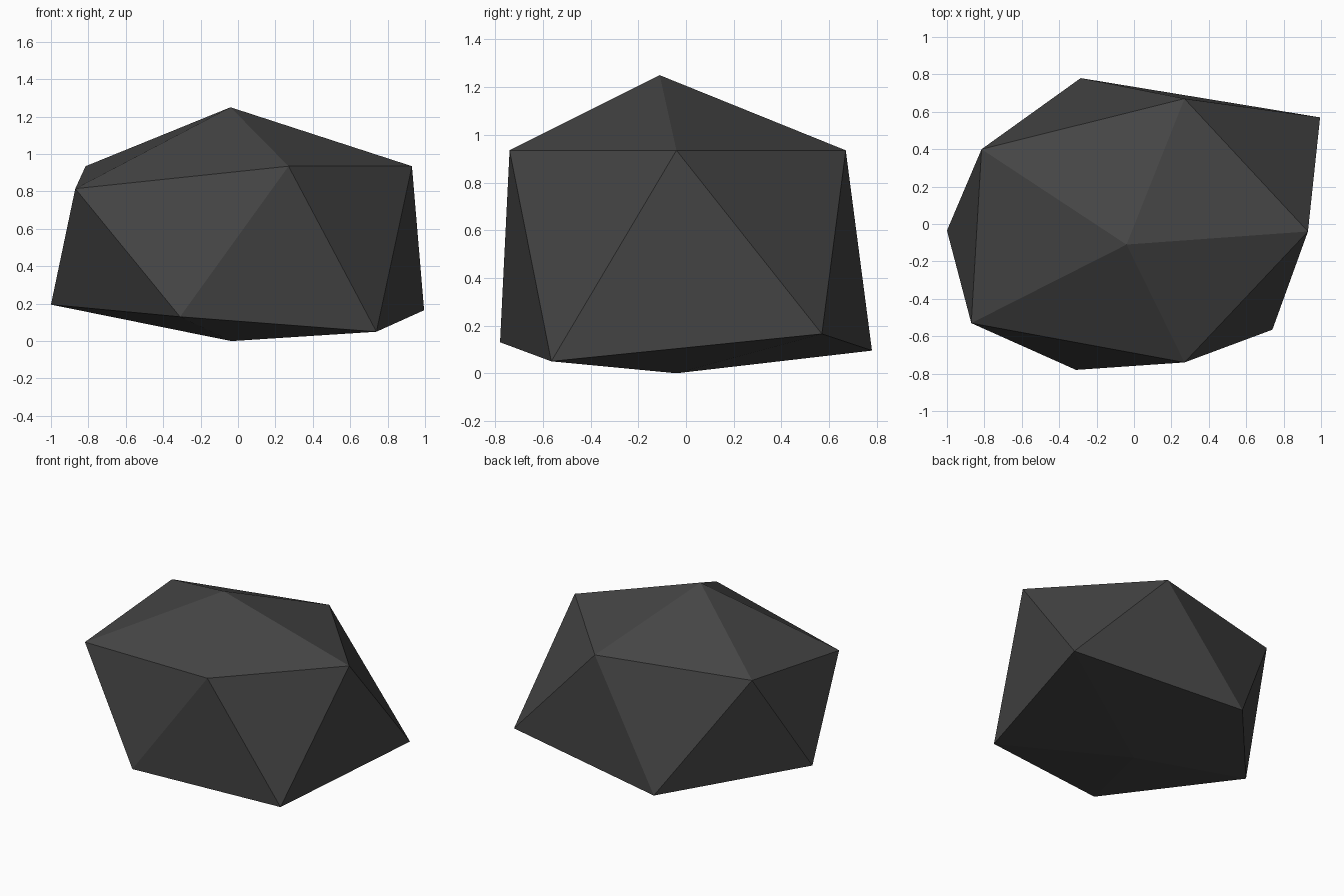
import bpy, bmesh
from mathutils import Vector

if "Cube" in bpy.data.objects:
    bpy.data.objects.remove(bpy.data.objects["Cube"])

# Charcoal stone colour
mat = bpy.data.materials.new("charcoal")
mat.diffuse_color = (0.06, 0.06, 0.06, 1)
mat.use_nodes = True
mat.node_tree.nodes["Principled BSDF"].inputs["Base Color"].default_value = mat.diffuse_color

# Chipped positions of the rock's corners: two staggered rings and two poles
corners = [
    (-0.04, -0.11, 1.25),                                               # peak
    (0.27, -0.74, 0.935), (0.93, -0.04, 0.935), (0.27, 0.67, 0.935),
    (-0.815, 0.40, 0.935), (-0.87, -0.53, 0.815),                       # shoulder
    (-0.31, -0.78, 0.13), (0.74, -0.565, 0.05), (0.995, 0.57, 0.165),
    (-0.285, 0.78, 0.095), (-1.0, -0.035, 0.195),                       # foot
    (-0.035, -0.04, 0.0),                                               # underside
]

# Rock: a 20-sided ball whose corners are pulled to the nearest chipped position
bm = bmesh.new()
bmesh.ops.create_icosphere(bm, subdivisions=1, radius=1)
for v in bm.verts:
    d = v.co.normalized()
    v.co = max((Vector(c) for c in corners),
               key=lambda c: (c - Vector((0, 0, 0.56))).normalized().dot(d))
bmesh.ops.recalc_face_normals(bm, faces=bm.faces)
mesh = bpy.data.meshes.new("rock")
bm.to_mesh(mesh)
bm.free()
mesh.materials.append(mat)
rock = bpy.data.objects.new("rock", mesh)
bpy.context.collection.objects.link(rock)
